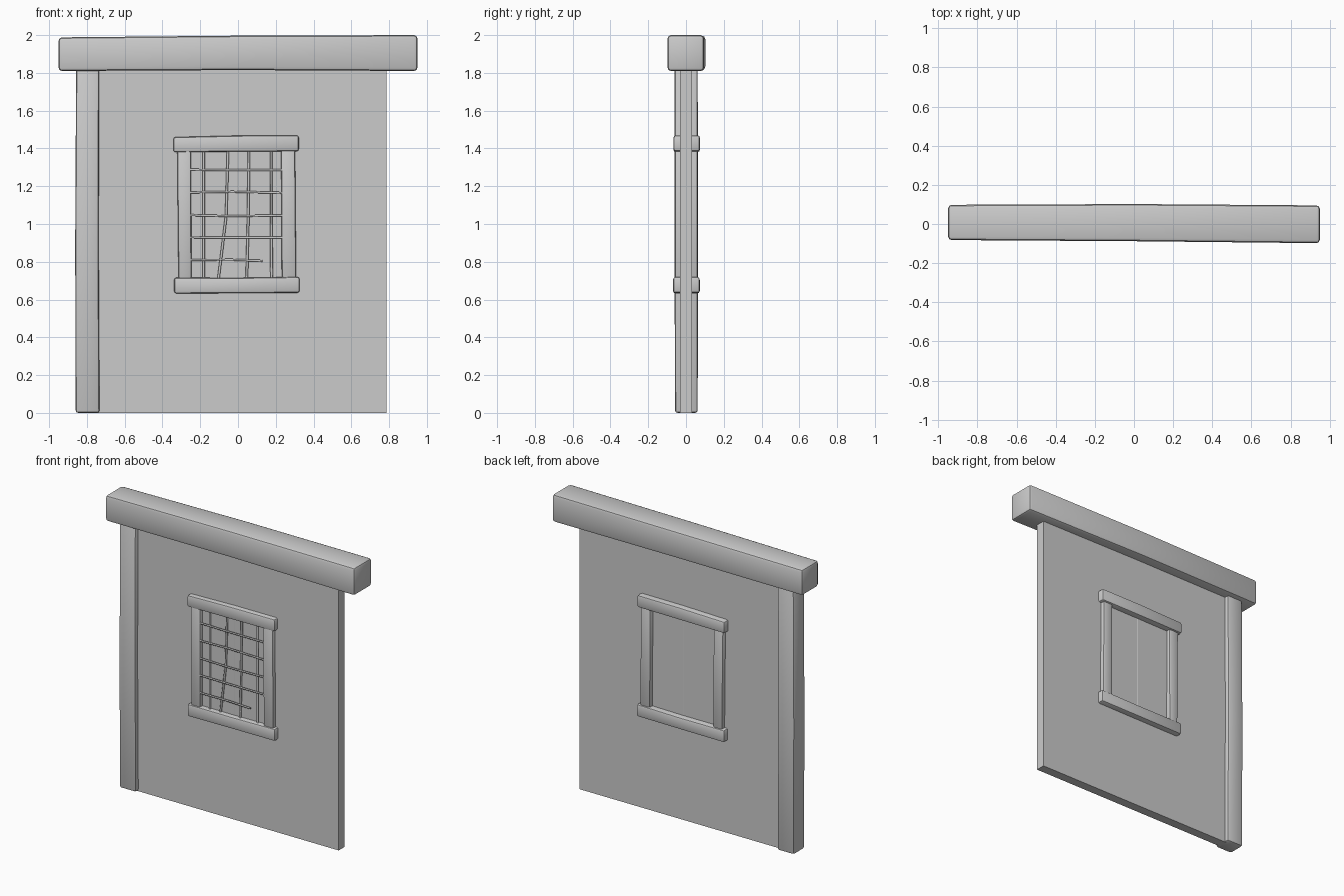
import bpy, bmesh
from mathutils import Vector

if "Cube" in bpy.data.objects:
    bpy.data.objects.remove(bpy.data.objects["Cube"])


def finish(bm, name, smooth=True):
    bmesh.ops.recalc_face_normals(bm, faces=bm.faces)
    me = bpy.data.meshes.new(name)
    bm.to_mesh(me)
    bm.free()
    ob = bpy.data.objects.new(name, me)
    bpy.context.collection.objects.link(ob)
    if smooth:
        bpy.ops.object.select_all(action='DESELECT')
        ob.select_set(True)
        bpy.context.view_layer.objects.active = ob
        bpy.ops.object.shade_smooth_by_angle(angle=0.7)
    return ob


def timber(name, axis, sections, bevel):
    """Hand-hewn timber: each section is (position, cross min, cross max, y min, y max)."""
    bm = bmesh.new()
    rings = []
    for p, c0, c1, y0, y1 in sections:
        pts = [(c0, y0), (c1, y0), (c1, y1), (c0, y1)]
        rings.append([bm.verts.new((p, y, c) if axis == 'X' else (c, y, p)) for c, y in pts])
    for a, b in zip(rings, rings[1:]):
        for i in range(4):
            j = (i + 1) % 4
            bm.faces.new((a[i], a[j], b[j], b[i]))
    bm.faces.new(rings[0])
    bm.faces.new(rings[-1])
    bmesh.ops.recalc_face_normals(bm, faces=bm.faces)
    edges = [e for e in bm.edges if e.calc_face_angle(0) > 1.0]
    bmesh.ops.bevel(bm, geom=edges, offset=bevel, segments=2, profile=0.5, affect='EDGES')
    return finish(bm, name)


def bar(name, points, r=0.006):
    """Thin six-sided iron bar through the points."""
    cu = bpy.data.curves.new(name, 'CURVE')
    cu.dimensions = '3D'
    cu.bevel_depth = r
    cu.bevel_resolution = 1
    cu.use_fill_caps = True
    sp = cu.splines.new('POLY')
    sp.points.add(len(points) - 1)
    for q, p in zip(sp.points, points):
        q.co = (*p, 1)
    ob = bpy.data.objects.new(name, cu)
    bpy.context.collection.objects.link(ob)
    return ob


# Flat wall panel
bm = bmesh.new()
bmesh.ops.create_cube(bm, size=1)
for v in bm.verts:
    v.co = Vector((-0.005 + v.co.x * 1.58, v.co.y * 0.064, 0.925 + v.co.z * 1.85))
finish(bm, "wall", False)

# Top beam and left post
timber("top_beam", 'X', [(-0.95, 1.81, 1.988, -0.082, 0.098), (0, 1.815, 1.997, -0.088, 0.102),
                         (0.95, 1.81, 2.0, -0.098, 0.095)], 0.018)
timber("left_post", 'Z', [(0, -0.86, -0.733, -0.058, 0.062), (0.9, -0.862, -0.738, -0.061, 0.063),
                          (1.84, -0.857, -0.735, -0.06, 0.062)], 0.014)

# Window frame, passing through the wall
timber("window_lintel", 'X', [(-0.342, 1.38, 1.46, -0.065, 0.073), (0, 1.383, 1.468, -0.067, 0.074),
                              (0.322, 1.385, 1.469, -0.066, 0.073)], 0.012)
timber("window_sill", 'X', [(-0.338, 0.632, 0.716, -0.068, 0.072), (0, 0.634, 0.715, -0.067, 0.073),
                            (0.326, 0.636, 0.72, -0.068, 0.072)], 0.012)
timber("window_jamb_left", 'Z', [(0.69, -0.315, -0.247, -0.058, 0.062),
                                 (1.41, -0.322, -0.248, -0.058, 0.06)], 0.01)
timber("window_jamb_right", 'Z', [(0.69, 0.232, 0.308, -0.058, 0.062),
                                  (1.41, 0.228, 0.302, -0.058, 0.06)], 0.01)

# Bent iron grille on the front: upright bars (x at top, middle, bottom)
for i, (t, m, b) in enumerate([(-0.182, -0.182, -0.182), (-0.053, -0.063, -0.105),
                               (0.058, 0.054, 0.046), (0.176, 0.176, 0.178)]):
    bar(f"upright_bar_{i + 1}", [(t, -0.041, 1.40), (m, -0.042, 1.04), (b, -0.041, 0.70)], 0.007)

# Cross bars (left z, middle z, right z, right end x)
for i, (l, m, r, x) in enumerate([(1.288, 1.285, 1.285, 0.24), (1.167, 1.171, 1.165, 0.24),
                                  (1.047, 1.042, 1.046, 0.24), (0.93, 0.928, 0.928, 0.24),
                                  (0.81, 0.811, 0.805, 0.13)]):
    bar(f"cross_bar_{i + 1}", [(-0.26, -0.051, l), (-0.03, -0.051, m), (x, -0.051, r)], 0.006)

# Narrow seam strip behind the grille
bar("pane_seam", [(-0.005, -0.031, 0.71), (-0.005, -0.031, 1.39)], 0.002)
bar("pane_seam_back", [(-0.005, 0.031, 0.71), (-0.005, 0.031, 1.39)], 0.002)
